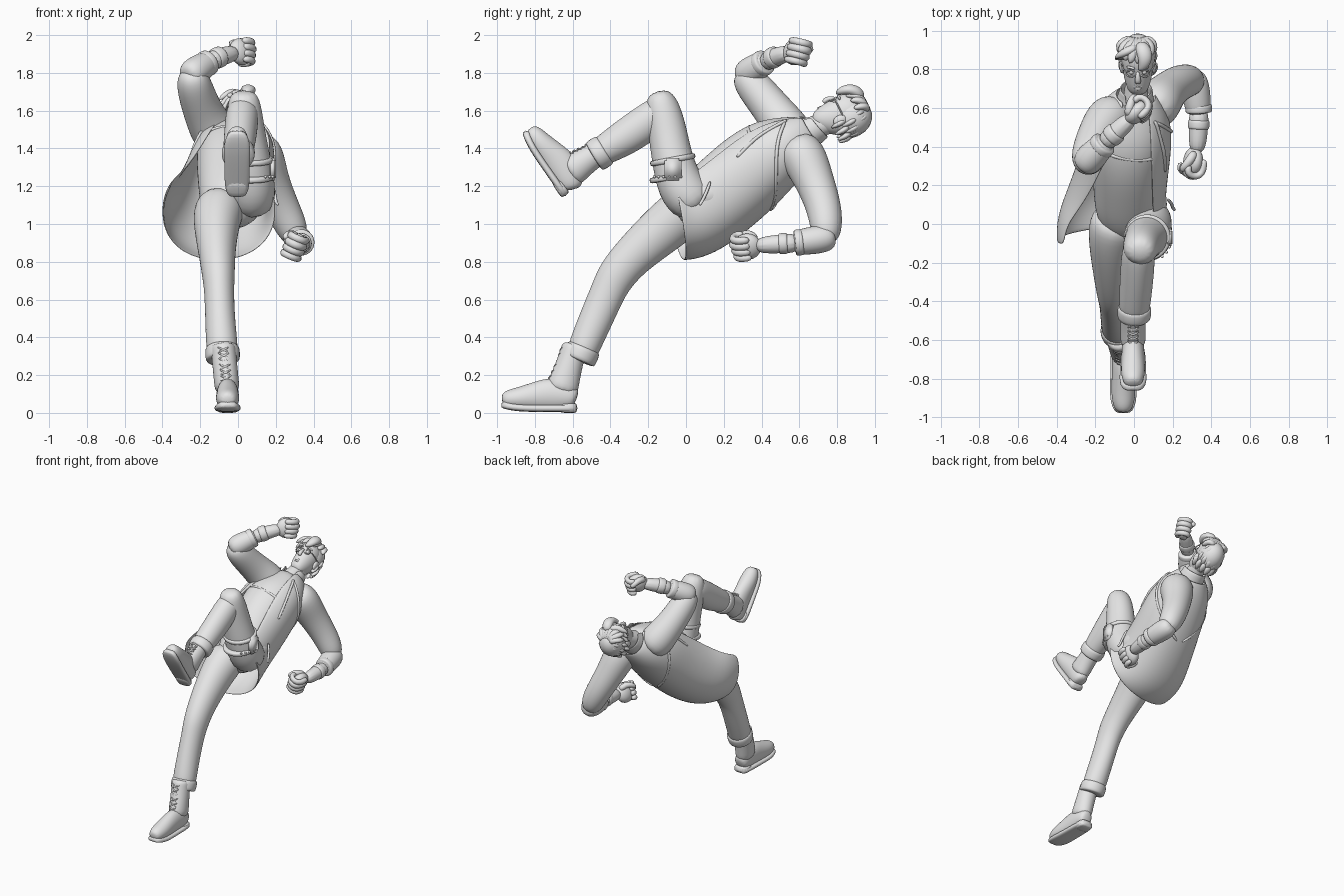
import bpy, bmesh, math, random
from mathutils import Vector, Matrix

if "Cube" in bpy.data.objects:
    bpy.data.objects.remove(bpy.data.objects["Cube"])
random.seed(4)
X, Y, Z = Vector((1, 0, 0)), Vector((0, 1, 0)), Vector((0, 0, 1))
I = Matrix.Identity(4)

grey = bpy.data.materials.new("plain_grey")
grey.use_nodes = True
grey.diffuse_color = (0.8, 0.8, 0.8, 1)
grey.node_tree.nodes["Principled BSDF"].inputs["Base Color"].default_value = (0.8, 0.8, 0.8, 1)


def finish(name, bm, mat=I, sub=2, thick=0):
    bmesh.ops.recalc_face_normals(bm, faces=bm.faces)
    bm.transform(mat)
    me = bpy.data.meshes.new(name)
    bm.to_mesh(me)
    bm.free()
    me.materials.append(grey)
    me.shade_smooth()
    ob = bpy.data.objects.new(name, me)
    bpy.context.collection.objects.link(ob)
    if thick:
        ob.modifiers.new("thickness", "SOLIDIFY").thickness = thick
    if sub:
        m = ob.modifiers.new("smooth", "SUBSURF")
        m.levels = m.render_levels = sub


def frames(rings, ref=X):
    """Centre, side axis, front axis and radii of every ring on a path."""
    pts = [Vector(r[:3]) for r in rings]
    out = []
    for i, r in enumerate(rings):
        t = (pts[min(i + 1, len(pts) - 1)] - pts[max(i - 1, 0)]).normalized()
        side = (ref - t * ref.dot(t)).normalized()
        out.append((pts[i], side, side.cross(t), r[3], r[4] if len(r) > 4 else r[3]))
    return out


def loft(name, rings, sides=12, ref=X, mat=I, sub=2, power=1, gaps=None, thick=0):
    """Skin elliptical rings; gaps leaves the front open by an angle per ring."""
    bm = bmesh.new()
    rows = []
    for k, (c, s, n, a, b) in enumerate(frames(rings, ref)):
        row = []
        for j in range(sides):
            ang = math.tau * j / sides
            if gaps:
                g = math.radians(gaps[k])
                ang = math.pi / 2 + g + (math.tau - 2 * g) * j / (sides - 1)
            u, v = [math.copysign(abs(q) ** power, q) for q in (math.cos(ang), math.sin(ang))]
            row.append(bm.verts.new(c + s * a * u * 1.02 + n * b * v * 1.02))
        rows.append(row)
    for r0, r1 in zip(rows, rows[1:]):
        for j in range(sides - 1 if gaps else sides):
            q = (j + 1) % sides
            bm.faces.new((r0[j], r0[q], r1[q], r1[j]))
    if not gaps:
        bm.faces.new(rows[0])
        bm.faces.new(rows[-1])
    finish(name, bm, mat, sub, thick)


def tube(name, pts, r, ref=X, mat=I):
    loft(name, [(*p, r) for p in pts], 6, ref, mat, 1)


def ball(name, centre, size, mat=I):
    bm = bmesh.new()
    bmesh.ops.create_uvsphere(bm, u_segments=20, v_segments=12, radius=1)
    finish(name, bm, mat @ Matrix.Translation(centre) @ Matrix.Diagonal((*size, 1)), 0)


def band(name, a, b, r, ref=X):
    """Short raised cuff between two points."""
    a, b = Vector(a), Vector(b)
    steps = ((0, .9), (.1, .98), (.5, 1.01), (.9, .98), (1, .9))
    loft(name, [(*a.lerp(b, t), r * k) for t, k in steps], 16, ref, sub=1)


# Torso and open coat
shirt = [(-.02, -.06, 1.05, .1, .09), (-.03, .04, 1.1, .17, .15), (-.03, .18, 1.2, .18, .17),
         (-.03, .34, 1.31, .19, .195), (-.02, .48, 1.4, .2, .18), (0, .58, 1.46, .16, .12),
         (.01, .66, 1.5, .08, .08)]
loft("shirt_torso", shirt, 16)
coat = [(-.1, -.06, 1.065, .3, .26), (-.11, .03, 1.08, .285, .265), (-.09, .14, 1.13, .25, .245),
        (-.05, .31, 1.25, .23, .225), (-.02, .46, 1.37, .22, .2), (0, .59, 1.45, .18, .15),
        (.01, .67, 1.5, .1, .1)]
loft("open_coat", coat, 20, power=.92, gaps=(60, 56, 48, 38, 28, 26, 35), thick=.012)
loft("coat_collar", [(.005, .63, 1.475, .1, .095), (.01, .67, 1.5, .09, .085), (.012, .7, 1.525, .085, .085)],
     14, gaps=(30, 35, 45), thick=.012)


def on_coat(t, deg, off=.004):
    fr = frames(coat)
    i = min(int(t), len(fr) - 2)
    pts = []
    for c, s, n, a, b in fr[i:i + 2]:
        w = math.radians(deg)
        pts.append(c + s * (a + off) * math.cos(w) + n * (b + off) * math.sin(w))
    return pts[0].lerp(pts[1], t - i)


# Harness straps, pocket and hanging cord
for tag, s in (("left", 1), ("right", -1)):
    path = [on_coat(3.3 + 1.9 * k / 8, 90 - s * (62 - 3 * k)) for k in range(9)]
    tube(tag + "_shoulder_strap", path, .011)
    path = [on_coat(5.1 - 2.1 * k / 8, 90 - s * (40 + 17 * k)) for k in range(9)]
    tube(tag + "_back_strap", path, .011)
tube("chest_strap", [on_coat(3.9, 20 + 14 * k, -.008) for k in range(11)], .011)
ball("coat_pocket", on_coat(2.1, 10, -.02), (.035, .1, .06))
tube("hanging_cord", [(.17, .13, 1.23), (.195, .11, 1.17), (.2, .08, 1.11), (.215, .07, 1.1)], .01)

# Trousers
loft("standing_trouser_leg", [(-.08, -.555, .3, .08), (-.085, -.54, .35, .086), (-.095, -.475, .5, .08, .092),
     (-.1, -.41, .65, .08, .095), (-.103, -.372, .725, .088, .105), (-.11, -.295, .82, .096, .11),
     (-.115, -.15, .95, .115, .13), (-.11, -.03, 1.05, .135, .14), (-.08, .06, 1.12, .13)])
loft("raised_shin", [(0, -.475, 1.365, .075), (.003, -.42, 1.4, .083), (.012, -.31, 1.465, .088, .1),
     (.02, -.19, 1.55, .09, .1), (.025, -.12, 1.61, .085), (.03, -.09, 1.64, .05)])
loft("raised_thigh", [(.03, -.15, 1.705, .06, .05), (.03, -.13, 1.64, .094, .095), (.045, -.095, 1.48, .1, .105),
     (.065, -.07, 1.32, .115, .112), (.08, -.02, 1.17, .125, .135), (.07, .08, 1.08, .12)])
band("standing_trouser_cuff", (-.08, -.57, .275), (-.083, -.538, .35), .092)
band("raised_trouser_cuff", (0, -.49, 1.355), (.003, -.425, 1.395), .088)

# Thigh belts with pouch and studs
for k, z in enumerate((1.25, 1.34)):
    y = -.07 + k * .003
    band("thigh_belt_%d" % k, (.068, y, z - .016), (.068, y - .006, z + .016), .122)
bm = bmesh.new()
bmesh.ops.create_cube(bm, size=1)
bmesh.ops.bevel(bm, geom=bm.edges[:], offset=.12, segments=2, affect='EDGES')
finish("thigh_pouch", bm, Matrix.Translation((.183, -.07, 1.29)) @ Matrix.Diagonal((.03, .09, .12, 1)), 0)
for k in range(8):
    a = -.9 + .25 * k
    ball("belt_stud", (.068 + .125 * math.cos(a), -.07 + .125 * math.sin(a), 1.25), (.008,) * 3)


# Boots: heel at the local origin, toe towards -y
def boot(tag, origin, tilt, top):
    m = Matrix.Translation(origin) @ Matrix.Rotation(math.radians(tilt), 4, 'X')
    foot = ((0, .07, .038, .048), (-.03, .085, .058, .072), (-.13, .1, .06, .093), (-.21, .088, .061, .08),
            (-.3, .076, .065, .062), (-.365, .072, .053, .05), (-.395, .066, .03, .03))
    loft(tag + "_boot_foot", [(0, *f) for f in foot], mat=m)
    loft(tag + "_boot_sole", [(0, y - .004 if i else .008, .024 + (0, 0, 0, 0, .002, .012, .025)[i], w + .006, .019)
                              for i, (y, z, w, d) in enumerate(foot)], 16, mat=m, sub=1, power=.6)
    heel = ((.005, .04), (-.02, .058), (-.11, .058))
    loft(tag + "_boot_heel", [(0, y, .026, w, .026) for y, w in heel], 16, mat=m, sub=1, power=.5)
    low, top = Vector((0, -.085, .1)), Vector(top)
    steps = ((0, .09), (.3, .083), (.65, .072), (1, .07), (1.15, .07))
    loft(tag + "_boot_shaft", [(*low.lerp(top, t), .067, r) for t, r in steps], mat=m)
    # Crossed laces down the front
    for k in range(6):
        p, q = [low.lerp(top, .3 + .13 * (k + e)) + Vector((0, -.084 + .005 * min(k, 3), 0)) for e in (0, 1)]
        for s in (-1, 1):
            off = Vector((.032 * s, .008, 0))
            tube(tag + "_lace", [p + off, p.lerp(q, .5) - Vector((0, .006, 0)), q - off + Vector((0, .014, 0))],
                 .006, Z, m)


boot("standing", (-.055, -.58, 0), 0, (-.022, -.015, .33))
boot("raised", (-.005, -.66, 1.14), -55, (0, -.085, .29))

# Arms
loft("left_upper_sleeve", [(.08, .56, 1.43, .1), (.12, .62, 1.37, .13), (.165, .68, 1.23, .105), (.235, .735, 1.08, .095),
     (.295, .745, .96, .086), (.31, .74, .9, .05)])
loft("left_forearm_sleeve", [(.3, .79, .935, .05), (.31, .74, .925, .08), (.33, .62, .905, .072), (.335, .56, .9, .06)])
loft("left_wrist", [(.335, .6, .9, .056), (.335, .5, .895, .05), (.325, .36, .885, .045)])
band("left_sleeve_cuff", (.334, .62, .905), (.336, .575, .9), .07)
band("left_bracer", (.336, .54, .898), (.334, .49, .895), .056)
loft("right_upper_sleeve", [(-.08, .58, 1.43, .1), (-.125, .55, 1.48, .13), (-.18, .48, 1.58, .108), (-.22, .39, 1.69, .1),
     (-.24, .325, 1.77, .09), (-.245, .285, 1.815, .05)])
loft("right_forearm_sleeve", [(-.275, .29, 1.775, .05), (-.245, .32, 1.795, .083), (-.18, .39, 1.84, .072),
     (-.14, .43, 1.865, .06)], ref=Z)
loft("right_wrist", [(-.16, .41, 1.85, .056), (-.1, .47, 1.885, .05), (0, .56, 1.91, .045)], ref=Z)
band("right_sleeve_cuff", (-.18, .39, 1.84), (-.15, .42, 1.86), .07, Z)
band("right_bracer", (-.125, .445, 1.872), (-.085, .48, 1.89), .057, Z)


# Clenched hands
def fist(tag, sign, centre, d, thumb):
    d = Vector(d).normalized()
    t = (Vector(thumb) - d * d.dot(Vector(thumb))).normalized()
    m = Matrix((d, t, d.cross(t) * sign)).transposed().to_4x4()
    m.translation = Vector(centre)
    ball(tag + "_palm", (-.005, 0, 0), (.075, .073, .046), m)
    for i in range(4):
        s = .052 - .034 * i
        r = .023 - .0015 * abs(i - 1)
        e = .006 * abs(i - 1)
        path = ((-.03, -.035), (.03, -.042), (.07 - e, -.024), (.076 - e, .016), (.05, .048), (.01, .042))
        loft(tag + "_finger_%d" % i, [(a, s, b, r) for a, b in path], 8, Y, m, 1)
    loft(tag + "_thumb", [(-.06, .03, .01, .026), (-.015, .058, .04, .025), (.025, .045, .066, .021), (.052, .02, .066, .016)],
         8, Y, m, 1)


fist("left", 1, (.305, .32, .88), (-.15, -1, -.08), (.4, 0, .9))
fist("right", -1, (.02, .58, 1.912), (.7, .65, -.12), (-.1, .2, 1))

# Neck and head, built upright and tipped back
loft("neck", [(.005, .59, 1.47, .08), (.01, .66, 1.505, .064), (.015, .74, 1.53, .06), (.02, .8, 1.56, .06)])
H = Matrix.Translation((.02, .82, 1.57)) @ Matrix.Rotation(math.radians(-62), 4, 'X')
skull = ((-.06, -.14, .025, .022), (-.05, -.122, .05, .052), (-.022, -.07, .071, .085), (0, 0, .08, .104),
         (.005, .06, .081, .108), (.005, .11, .062, .085), (.005, .135, .025, .035))
loft("head", [(0, *r) for r in skull], 16, mat=H)
loft("nose", [(0, -.1, .02, .01, .01), (0, -.113, -.012, .014, .014), (0, -.116, -.035, .019, .016),
              (0, -.103, -.048, .013, .01)], 8, mat=H, sub=1)
for tag, z, w in (("upper", -.074, .03), ("lower", -.086, .024)):
    tube(tag + "_lip", [(w, -.082, z - .004), (0, -.1, z), (-w, -.082, z - .004)], .008, Z, H)
for s, tag in ((1, "left"), (-1, "right")):
    ball(tag + "_ear", (s * .082, .015, -.015), (.014, .026, .036), H)
    ball(tag + "_eye", (s * .032, -.085, .008), (.016, .014, .013), H)
    ring = [(s * (.036 + .026 * math.cos(k * .7)), -.104 + .01 * abs(math.cos(k * .7)), .006 + .021 * math.sin(k * .7))
            for k in range(10)]
    tube(tag + "_lens_frame", ring, .005, Y, H)
    tube(tag + "_glasses_arm", [(s * .062, -.092, .012), (s * .084, -.05, .014), (s * .086, .01, .01)], .005, Z, H)
    tube(tag + "_brow", [(s * .014, -.104, .034), (s * .036, -.1, .042), (s * .06, -.08, .034)], .008, Z, H)

# Hair cap, side-swept fringe with a round forelock, and short back locks
ball("hair_cap", (0, .035, .045), (.092, .1, .112), H)
for k in range(8):
    a = -1.4 + 2.8 * k / 7
    sx, cy = math.sin(a), -math.cos(a)
    tip = random.uniform(.06, .085)
    loft("fringe_lock", [(sx * .03, .04, .14, .02), (sx * .06, .02 + cy * .07, .14, .034, .026),
         (sx * .088 - .01, .02 + cy * .11, .112, .032, .022), (sx * .095 - .03 * (1 - abs(sx)), .015 + cy * .12, tip, .008)],
         8, mat=H, sub=1)
loft("round_forelock", [(.01, -.03, .14, .03), (.03, -.08, .138, .042, .034), (.04, -.112, .1, .04, .03),
     (.028, -.12, .055, .026, .02), (.005, -.118, .035, .008)], 10, mat=H)
for k in range(3):
    loft("swept_lock", [(0, -.05, .14 - .01 * k, .022), (-.05, -.08, .13 - .018 * k, .028, .022),
         (-.095, -.07 + .03 * k, .1 - .02 * k, .02), (-.12, -.06 + .03 * k, .075 - .02 * k, .004)], 8, Y, H, 1)
for row in range(3):
    for k in range(7):
        a = math.pi * (k + .5 * (row % 2)) / 6.5
        c, s = math.cos(a), math.sin(a)
        z = .125 - .055 * row
        w = .055 + .016 * min(row, 1)
        loft("back_lock", [(c * (w - .01), .03 + s * w, z, .012), (c * (w + .014), .03 + s * (w + .02), z - .025, .028, .018),
             (c * (w + .01), .03 + s * (w + .02), z - .065, .022, .014), (c * (w + .004), .03 + s * (w + .016), z - .09, .004)],
             8, mat=H, sub=1)
